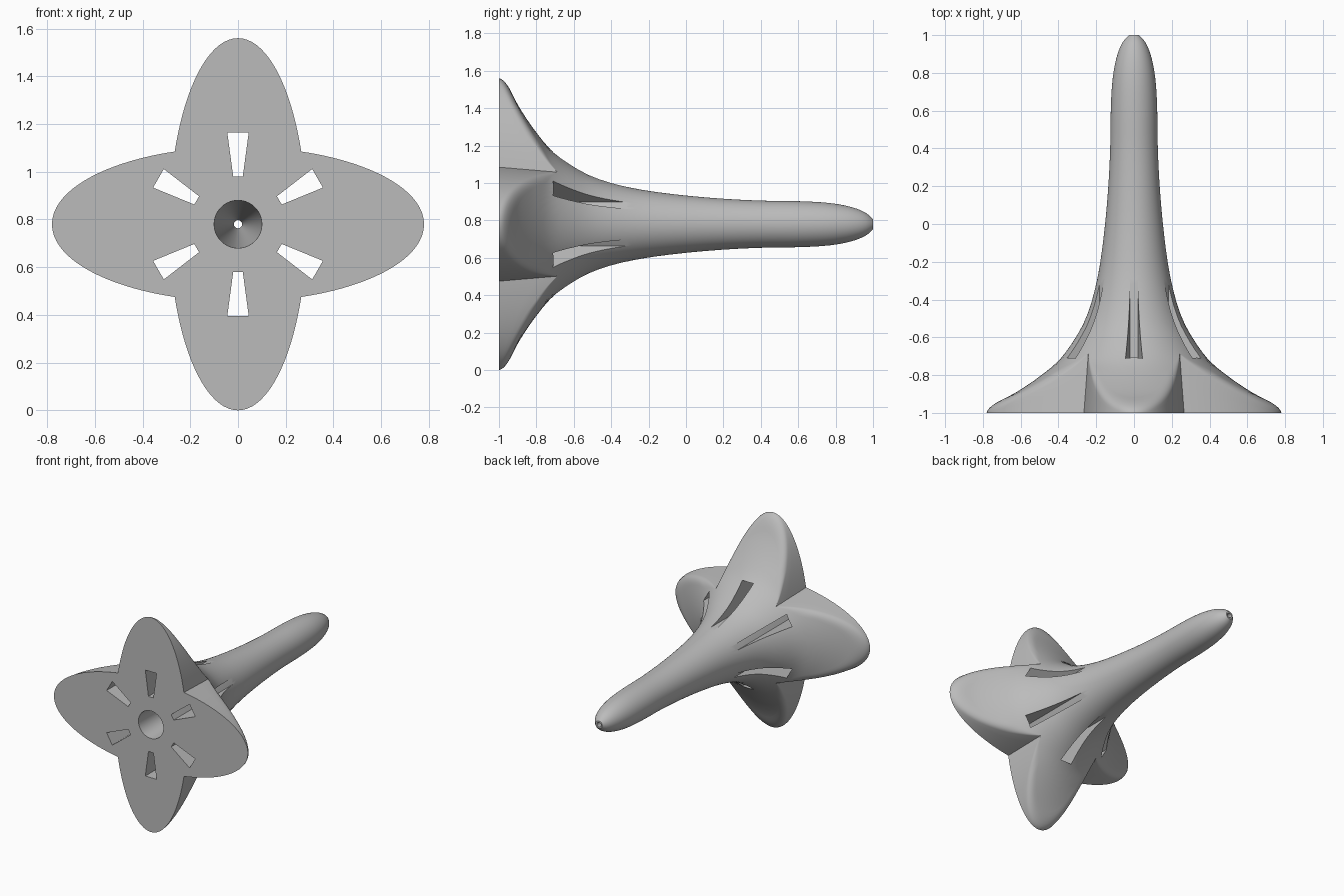
import bpy, bmesh, math

if "Cube" in bpy.data.objects:
    bpy.data.objects.remove(bpy.data.objects["Cube"], do_unlink=True)

AXIS_Z = 0.78                    # height of the long axis
LONG, WIDE, NARROW = 0.78, 0.324, 0.288   # petal half sizes
TAPER = 0.28                     # draft of the petal walls
SEGMENTS, WALL, FILLET, LENGTH = 28, 3, 6, 44

# Flared trumpet profile: (y, radius)
PROFILE = [(-1.0, 0.9), (-0.97, 0.795), (-0.94, 0.72), (-0.9, 0.64), (-0.85, 0.56),
           (-0.8, 0.49), (-0.72, 0.395), (-0.57, 0.29), (-0.46, 0.24), (-0.33, 0.203),
           (-0.2, 0.178), (0, 0.153), (0.2, 0.136), (0.4, 0.126), (0.6, 0.123),
           (0.75, 0.115), (0.85, 0.1), (0.92, 0.08), (0.97, 0.055), (1.0, 0.027)]


def slope(i):
    a, b = PROFILE[max(i - 1, 0)], PROFILE[min(i + 1, len(PROFILE) - 1)]
    return (b[1] - a[1]) / (b[0] - a[0])


def flare(y):
    """Smooth radius of the trumpet at y."""
    i = 0
    while i < len(PROFILE) - 2 and y > PROFILE[i + 1][0]:
        i += 1
    (y0, r0), (y1, r1) = PROFILE[i], PROFILE[i + 1]
    h = y1 - y0
    t = (y - y0) / h
    return (r0 * (1 + 2 * t) * (1 - t) ** 2 + h * slope(i) * t * (1 - t) ** 2
            + r1 * t * t * (3 - 2 * t) + h * slope(i + 1) * t * t * (t - 1))


def outline(a):
    """Polar radius of the two crossed ellipses."""
    c, s = math.cos(a), math.sin(a)
    return max(1 / math.hypot(c / LONG, s / WIDE), 1 / math.hypot(c / NARROW, s / LONG))


def column(a, fade):
    """Closed (radius, y) section at one angle: hole, base, wall, fillet, flare, tip."""
    base = outline(a)

    def wall(y):
        return base * (1 - TAPER * (y + 1))
    lo, hi = -1.0, -0.4
    for _ in range(40):
        mid = (lo + hi) / 2
        if flare(mid) > wall(mid):
            lo = mid
        else:
            hi = mid
    rim = lo
    low, high = rim - 0.035 * fade, rim + 0.045 * fade
    pts = [(0.1, -1.0)]
    for i in range(WALL):
        y = -1 + (low + 1) * i / WALL
        pts.append((wall(y), y))
    for i in range(FILLET):
        t = i / FILLET
        w = ((1 - t) ** 2, 2 * t * (1 - t), t * t)
        pts.append((w[0] * wall(low) + w[1] * wall(rim) + w[2] * flare(high),
                    w[0] * low + w[1] * rim + w[2] * high))
    for i in range(LENGTH + 1):
        y = high + (1 - high) * (1 - math.cos(math.pi * i / LENGTH)) / 2
        pts.append((flare(y), y))
    pts.append((0.017, 1.0))
    return pts


def make_object(name, bm):
    bmesh.ops.recalc_face_normals(bm, faces=bm.faces)
    mesh = bpy.data.meshes.new(name)
    bm.to_mesh(mesh)
    bm.free()
    ob = bpy.data.objects.new(name, mesh)
    bpy.context.collection.objects.link(ob)
    return ob


# Angles, with a column exactly on each valley between petals
valley = math.atan(math.sqrt((1 / NARROW**2 - 1 / LONG**2) / (1 / WIDE**2 - 1 / LONG**2)))
marks = [0, valley, math.pi / 2, math.pi - valley, math.pi,
         math.pi + valley, 1.5 * math.pi, 2 * math.pi - valley, 2 * math.pi]
angles = []
for a, b in zip(marks, marks[1:]):
    angles += [a + (b - a) * i / SEGMENTS for i in range(SEGMENTS)]

# Petalled trumpet body with a tapering bore
bm = bmesh.new()
rings = []
for a in angles:
    gap = min(abs(a - marks[k]) for k in (1, 3, 5, 7))
    fade = max(0.03, min(1, gap / 0.3))
    rings.append([bm.verts.new((r * math.cos(a), y, AXIS_Z + r * math.sin(a)))
                  for r, y in column(a, fade)])
for k, ring in enumerate(rings):
    nxt = rings[(k + 1) % len(rings)]
    for j in range(len(ring)):
        m = (j + 1) % len(ring)
        bm.faces.new((ring[j], ring[m], nxt[m], nxt[j]))
body = make_object("petal_trumpet", bm)

# Six wedge slots cut along the axis
bm = bmesh.new()
for k in range(6):
    a = math.radians(30 + 60 * k)
    c, s = math.cos(a), math.sin(a)
    ends = []
    for y in (-1.2, 0.1):
        ends.append([bm.verts.new((r * c - w * s, y, AXIS_Z + r * s + w * c))
                     for r, w in ((0.2, -0.02), (0.385, -0.045), (0.385, 0.045), (0.2, 0.02))])
    front, back = ends
    bm.faces.new(front)
    bm.faces.new(back[::-1])
    for j in range(4):
        m = (j + 1) % 4
        bm.faces.new((front[j], back[j], back[m], front[m]))
cutter = make_object("slot_cutter", bm)
cutter.hide_render = True

cut = body.modifiers.new("slots", 'BOOLEAN')
cut.operation = 'DIFFERENCE'
cut.solver = 'EXACT'
cut.object = cutter
bpy.ops.object.select_all(action='DESELECT')
bpy.context.view_layer.objects.active = body
body.select_set(True)
bpy.ops.object.modifier_apply(modifier=cut.name)
bpy.data.objects.remove(cutter, do_unlink=True)

# Plain grey finish
grey = bpy.data.materials.new("plain_grey")
grey.use_nodes = True
colour = (0.5, 0.5, 0.5, 1)
grey.diffuse_color = colour
grey.node_tree.nodes["Principled BSDF"].inputs["Base Color"].default_value = colour
body.data.materials.clear()
body.data.materials.append(grey)
bpy.ops.object.shade_smooth_by_angle(angle=math.radians(30))
